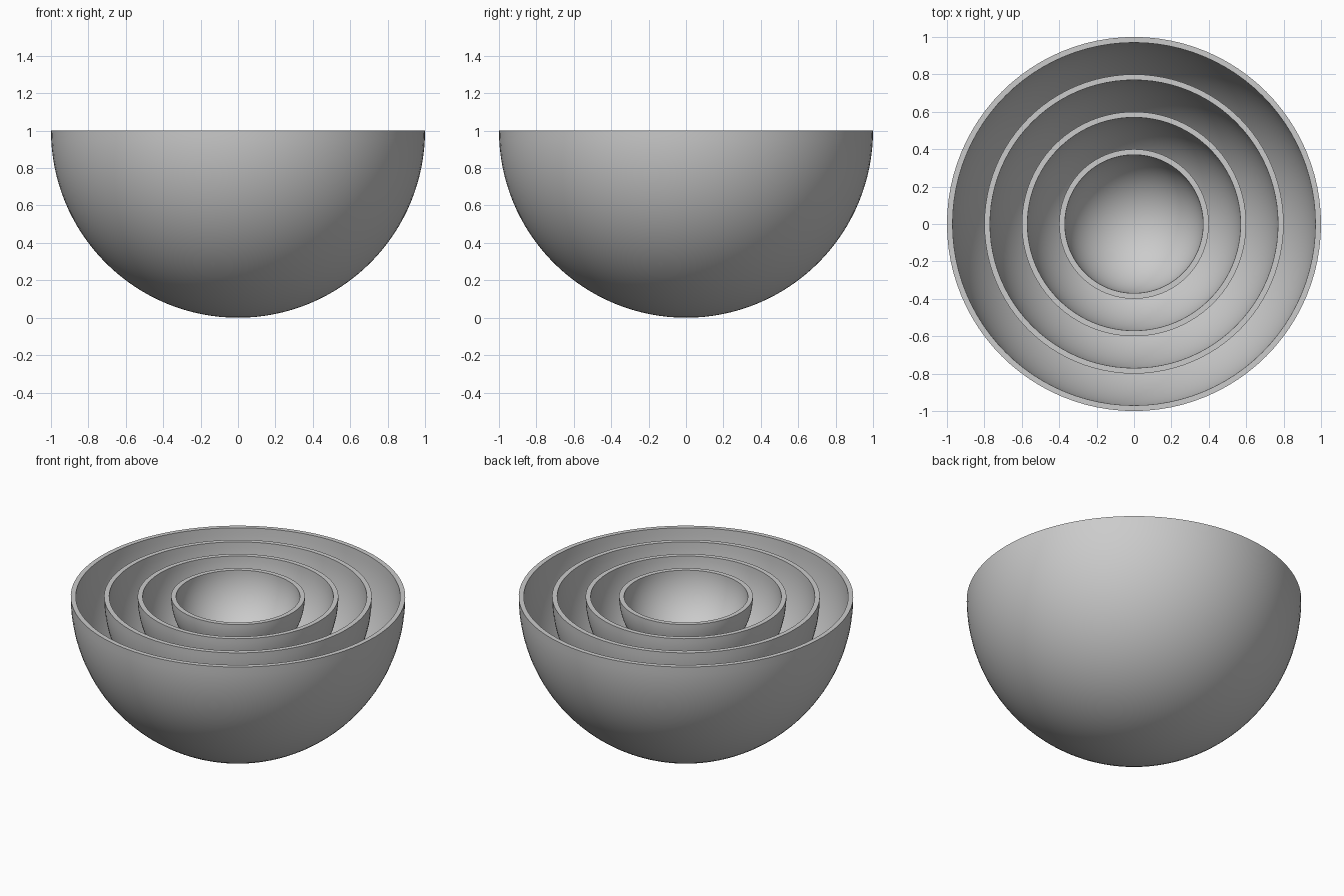
import bpy, bmesh
from math import sin, cos, pi

if "Cube" in bpy.data.objects:
    bpy.data.objects.remove(bpy.data.objects["Cube"])

SIDES, ARC = 96, 32
WALL = 0.03
RIM_Z = 1.0


def make_bowl(name, radius):
    """Hollow half-sphere with a flat rim, lathed from one wall profile."""
    def arc(r):
        return [(r * sin(i / ARC * pi / 2), 0, RIM_Z - r * cos(i / ARC * pi / 2))
                for i in range(ARC + 1)]

    # outer wall going up, then inner wall going down
    profile = arc(radius) + arc(radius - WALL)[::-1]
    bm = bmesh.new()
    verts = [bm.verts.new(p) for p in profile]
    edges = [bm.edges.new(pair) for pair in zip(verts, verts[1:])]
    bmesh.ops.spin(bm, geom=verts + edges, cent=(0, 0, 0), axis=(0, 0, 1),
                   angle=2 * pi, steps=SIDES)
    bmesh.ops.remove_doubles(bm, verts=bm.verts, dist=1e-4)
    bmesh.ops.recalc_face_normals(bm, faces=bm.faces)

    mesh = bpy.data.meshes.new(name)
    bm.to_mesh(mesh)
    bm.free()
    bowl = bpy.data.objects.new(name, mesh)
    bpy.context.collection.objects.link(bowl)

    # smooth walls, crisp rim edges
    bpy.ops.object.select_all(action='DESELECT')
    bowl.select_set(True)
    bpy.context.view_layer.objects.active = bowl
    bpy.ops.object.shade_smooth_by_angle(angle=pi / 6)


# Four nested bowls sharing one rim height
for name, radius in (("large_bowl", 1.0), ("medium_bowl", 0.8),
                     ("small_bowl", 0.6), ("tiny_bowl", 0.4)):
    make_bowl(name, radius)
